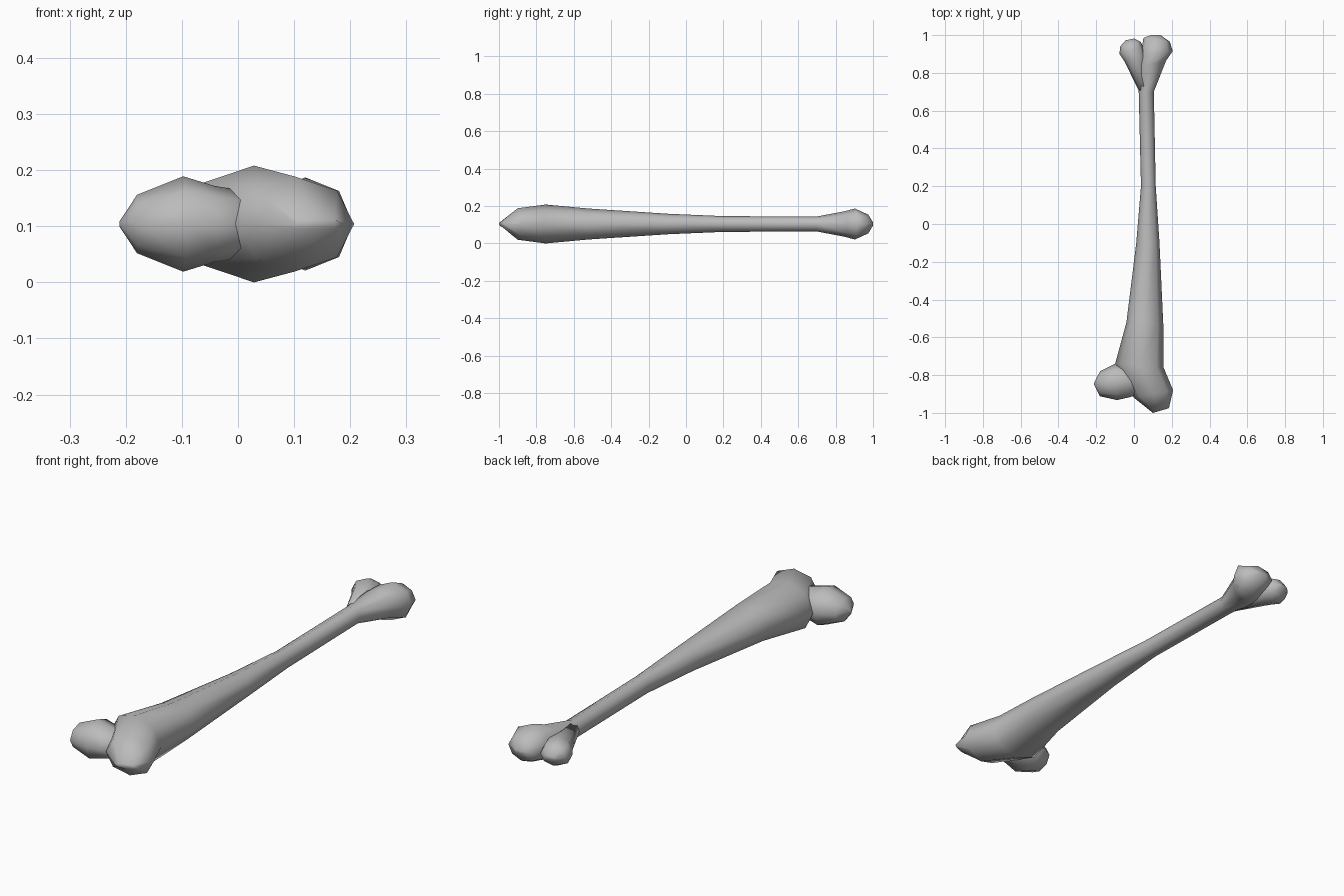
import bpy, bmesh, math

cube = bpy.data.objects.get("Cube")
if cube:
    bpy.data.objects.remove(cube, do_unlink=True)

MID_Z = 0.104
SIDES = 8

bone = bpy.data.materials.new("bone_grey")
bone.use_nodes = True
bone.diffuse_color = (0.5, 0.5, 0.5, 1)
bone.node_tree.nodes["Principled BSDF"].inputs["Base Color"].default_value = (0.5, 0.5, 0.5, 1)


def loft(name, sections):
    """Skin oval rings; each is (edge a x, y, edge b x, y, half height)."""
    bm = bmesh.new()
    rings = []
    for ax, ay, bx, by, h in sections:
        ring = []
        for i in range(SIDES):
            a = math.tau * i / SIDES
            c, s = math.cos(a) / 2, math.sin(a)
            ring.append(bm.verts.new(((ax + bx) / 2 + c * (bx - ax),
                                      (ay + by) / 2 + c * (by - ay),
                                      MID_Z + s * h)))
        rings.append(ring)
    for r, q in zip(rings, rings[1:]):
        for i in range(SIDES):
            j = (i + 1) % SIDES
            bm.faces.new((r[i], r[j], q[j], q[i]))
    bm.faces.new(rings[0])
    bm.faces.new(rings[-1])
    bmesh.ops.recalc_face_normals(bm, faces=bm.faces)
    for f in bm.faces:
        f.smooth = True
    me = bpy.data.meshes.new(name)
    bm.to_mesh(me)
    bm.free()
    me.materials.append(bone)
    ob = bpy.data.objects.new(name, me)
    bpy.context.collection.objects.link(ob)
    return ob


# Shaft with the large condyle at the back and the trochanter at the front
loft("shaft", [
    (0.09, 1.0, 0.14, 1.0, 0.008),
    (0.05, 0.985, 0.19, 0.965, 0.05),
    (0.035, 0.89, 0.205, 0.915, 0.083),
    (0.02, 0.83, 0.17, 0.865, 0.068),
    (0.025, 0.70, 0.105, 0.70, 0.04),
    (0.037, 0.20, 0.115, 0.20, 0.042),
    (0.012, -0.10, 0.135, -0.10, 0.055),
    (-0.04, -0.52, 0.155, -0.53, 0.083),
    (-0.10, -0.74, 0.157, -0.76, 0.104),
    (0.0, -0.92, 0.207, -0.88, 0.084),
    (0.10, -1.0, 0.185, -0.975, 0.012),
])

# Ball head on its short neck
loft("ball_head", [
    (0.03, -0.76, 0.04, -0.90, 0.055),
    (-0.05, -0.75, -0.035, -0.92, 0.068),
    (-0.105, -0.742, -0.09, -0.932, 0.085),
    (-0.18, -0.78, -0.18, -0.912, 0.052),
    (-0.211, -0.84, -0.211, -0.852, 0.005),
])

# Small condyle beside the large one
loft("small_condyle", [
    (0.028, 0.70, 0.09, 0.72, 0.036),
    (-0.05, 0.86, 0.06, 0.90, 0.052),
    (-0.077, 0.90, 0.045, 0.945, 0.056),
    (-0.073, 0.94, 0.035, 0.965, 0.043),
    (-0.045, 0.972, 0.0, 0.982, 0.01),
])
